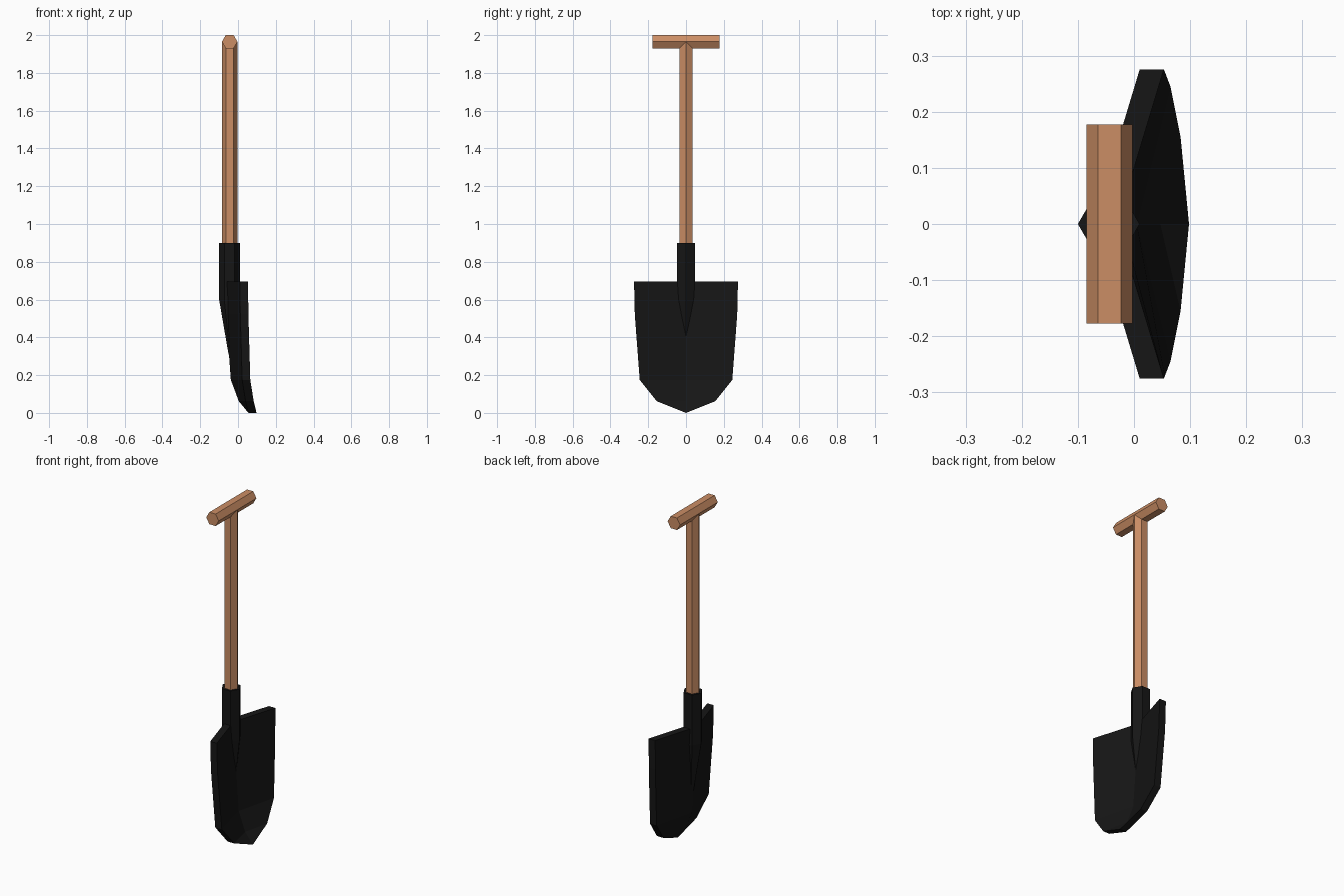
import bpy, bmesh, math

if "Cube" in bpy.data.objects:
    bpy.data.objects.remove(bpy.data.objects["Cube"])

def material(name, rgb):
    m = bpy.data.materials.new(name)
    m.diffuse_color = (*rgb, 1)
    m.use_nodes = True
    m.node_tree.nodes["Principled BSDF"].inputs["Base Color"].default_value = m.diffuse_color
    return m

WOOD = material("wood", (0.60, 0.27, 0.13))
IRON = material("iron", (0.008, 0.008, 0.008))

def finish(bm, name, mat):
    bmesh.ops.recalc_face_normals(bm, faces=bm.faces[:])
    me = bpy.data.meshes.new(name)
    bm.to_mesh(me)
    bm.free()
    me.materials.append(mat)
    ob = bpy.data.objects.new(name, me)
    bpy.context.collection.objects.link(ob)
    return ob

def hex_loft(name, mat, rings, along_y=False):
    """Hexagonal rod through (centre x, position, radius) rings, corners on +-x."""
    bm = bmesh.new()
    loops = []
    for cx, pos, r in rings:
        loop = []
        for i in range(6):
            a = math.radians(60 * i)
            u, v = cx + r * math.cos(a), r * math.sin(a)
            loop.append(bm.verts.new((u, pos, 1.965 + v) if along_y else (u, v, pos)))
        loops.append(loop)
    for a, b in zip(loops, loops[1:]):
        for i in range(6):
            j = (i + 1) % 6
            bm.faces.new((a[i], a[j], b[j], b[i]))
    bm.faces.new(loops[0])
    bm.faces.new(loops[-1])
    return finish(bm, name, mat)

# Wooden shaft and cross grip
hex_loft("shaft", WOOD, [(-0.044, 0.75, 0.041), (-0.044, 1.965, 0.041)])
hex_loft("grip", WOOD, [(-0.044, -0.177, 0.041), (-0.044, 0.177, 0.041)], along_y=True)

# Iron socket tapering into the blade
hex_loft("socket", IRON, [(-0.045, 0.90, 0.055), (-0.045, 0.60, 0.055), (-0.036, 0.31, 0.014)])

# Folded blade: rows of (z, half width, back x at the edge, back x at the centre)
THICK = 0.043
rows = [(0.695, 0.275, 0.010, -0.073), (0.52, 0.271, 0.012, -0.063),
        (0.175, 0.245, 0.022, -0.038), (0.062, 0.155, 0.040, 0.004)]
bm = bmesh.new()
grid = [[bm.verts.new(p) for p in ((xe, -w, z), (xc, 0, z), (xe, w, z))]
        for z, w, xe, xc in rows]
tip = bm.verts.new((0.055, 0, 0))
for a, b in zip(grid, grid[1:]):
    for i in range(2):
        bm.faces.new((a[i], a[i + 1], b[i + 1], b[i]))
for i in range(2):
    bm.faces.new((grid[-1][i], grid[-1][i + 1], tip))
ext = bmesh.ops.extrude_face_region(bm, geom=bm.faces[:], use_keep_orig=True)
bmesh.ops.translate(bm, vec=(THICK, 0, 0),
                    verts=[g for g in ext["geom"] if isinstance(g, bmesh.types.BMVert)])
finish(bm, "blade", IRON)
